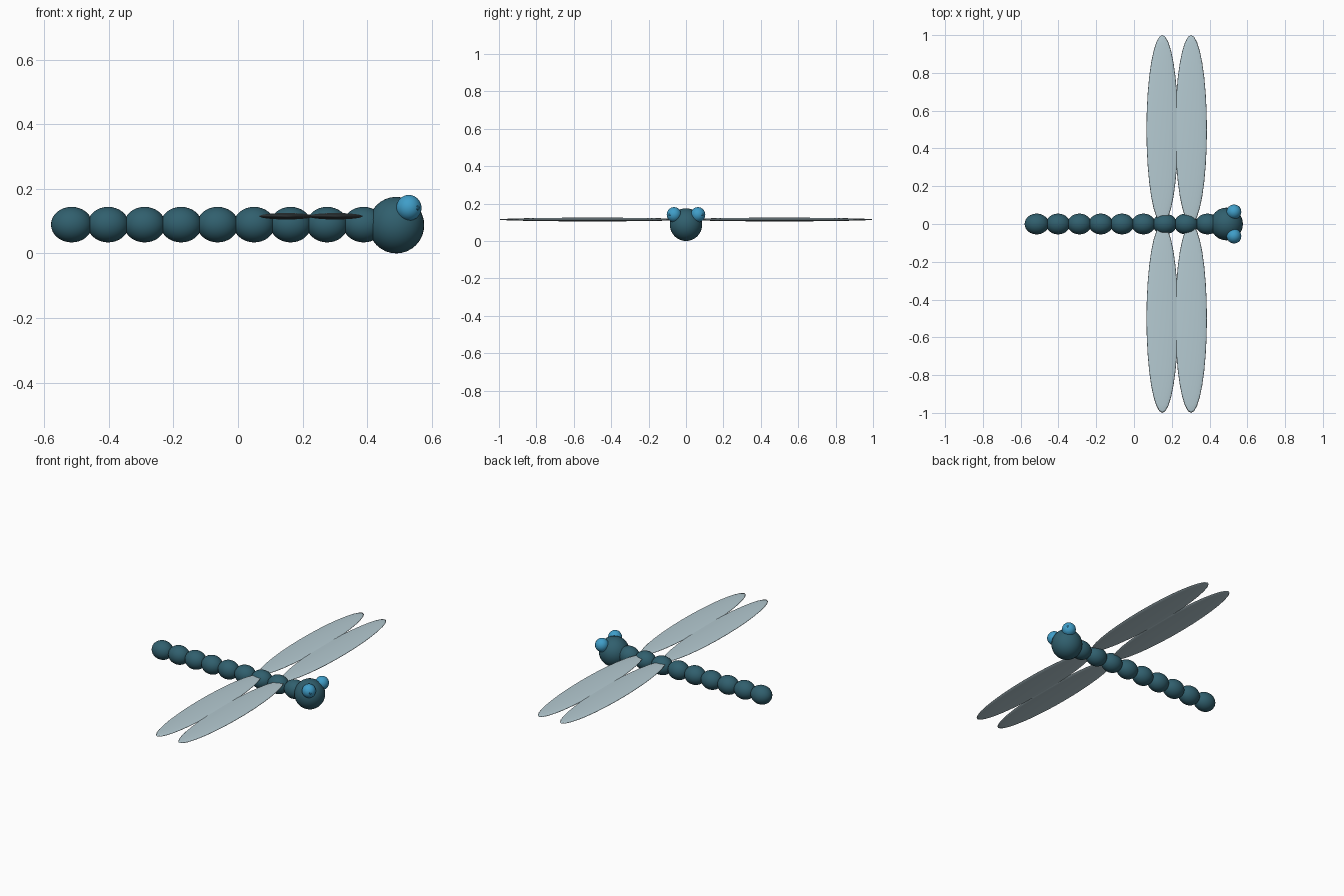
import bpy
from mathutils import Vector

cube = bpy.data.objects.get("Cube")
if cube:
    bpy.data.objects.remove(cube, do_unlink=True)


def material(name, rgb):
    mat = bpy.data.materials.new(name)
    mat.use_nodes = True
    colour = (*rgb, 1.0)
    mat.diffuse_color = colour
    mat.node_tree.nodes["Principled BSDF"].inputs["Base Color"].default_value = colour
    return mat


teal = material("dark teal", (0.03, 0.115, 0.155))
pale = material("pale wing grey", (0.46, 0.59, 0.64))
blue = material("bright blue", (0.05, 0.34, 0.58))
dark = material("pupil blue", (0.02, 0.14, 0.25))


def ellipsoid(name, centre, radii, mat, segments=32, rings=16):
    bpy.ops.mesh.primitive_uv_sphere_add(segments=segments, ring_count=rings, radius=1, location=centre)
    obj = bpy.context.object
    obj.name = name
    obj.scale = radii
    bpy.ops.object.transform_apply(location=False, rotation=False, scale=True)
    obj.data.materials.append(mat)
    bpy.ops.object.shade_smooth()
    return obj


# Segmented tail and body, running from the tip to the head
for i in range(9):
    ellipsoid(f"body_segment_{i + 1}", (-0.515 + 0.113 * i, 0, 0.089), (0.064, 0.055, 0.055), teal)

# Head
ellipsoid("head", (0.49, 0, 0.0875), (0.0865, 0.0865, 0.0875), teal)

for side, y in (("left", 1), ("right", -1)):
    # Two flat wings on each side
    for pair, x in (("rear", 0.15), ("front", 0.302)):
        ellipsoid(f"{pair}_wing_{side}", (x, 0.5 * y, 0.115), (0.084, 0.5, 0.01), pale)

    # Eye with a thin pupil lying on its outer forward face
    centre = Vector((0.529, 0.064 * y, 0.141))
    ellipsoid(f"eye_{side}", centre, (0.039, 0.039, 0.04), blue)
    look = Vector((0.75, 0.66 * y, 0)).normalized()
    pupil = ellipsoid(f"pupil_{side}", centre + look * 0.038, (0.008, 0.008, 0.002), dark, 16, 8)
    pupil.rotation_euler = look.to_track_quat("Z", "Y").to_euler()
